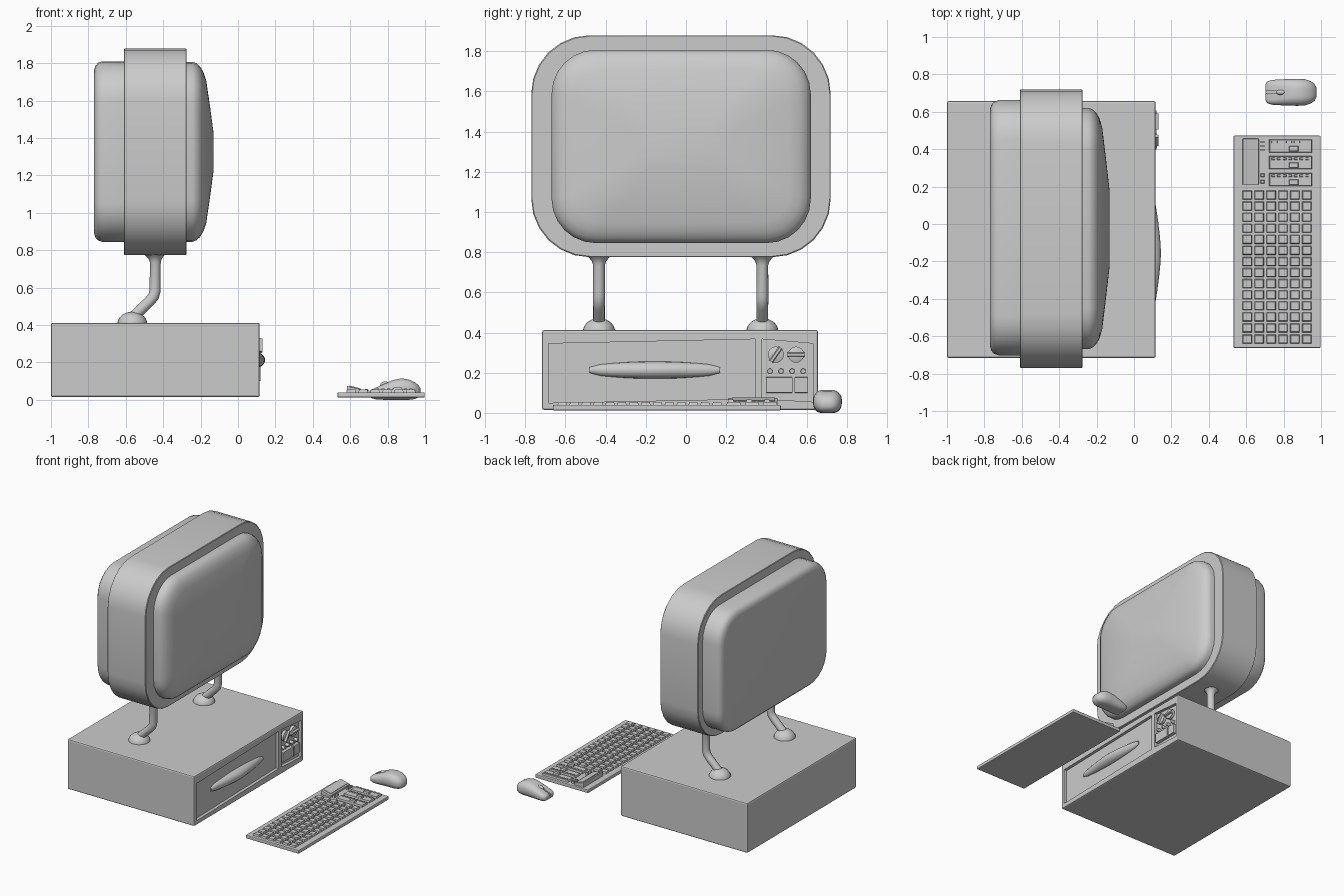
import bpy, bmesh, math
from mathutils import Vector

if "Cube" in bpy.data.objects:
    bpy.data.objects.remove(bpy.data.objects["Cube"])


def finish(bm, name, bevel=0, smooth=True, angle=35):
    bmesh.ops.recalc_face_normals(bm, faces=bm.faces[:])
    me = bpy.data.meshes.new(name)
    bm.to_mesh(me)
    bm.free()
    ob = bpy.data.objects.new(name, me)
    bpy.context.collection.objects.link(ob)
    if bevel:
        m = ob.modifiers.new("bevel", 'BEVEL')
        m.width, m.segments = bevel, 2
    if smooth:
        bpy.ops.object.select_all(action='DESELECT')
        ob.select_set(True)
        bpy.context.view_layer.objects.active = ob
        bpy.ops.object.shade_smooth_by_angle(angle=math.radians(angle))
    return ob


def add_loft(bm, rings):
    vs = [[bm.verts.new(p) for p in r] for r in rings]
    n = len(vs[0])
    for a, b in zip(vs, vs[1:]):
        for i in range(n):
            bm.faces.new((a[i], a[(i + 1) % n], b[(i + 1) % n], b[i]))
    bm.faces.new(vs[0])
    bm.faces.new(vs[-1])


def loft(name, rings, **kw):
    bm = bmesh.new()
    add_loft(bm, rings)
    return finish(bm, name, **kw)


def add_box(bm, x0, x1, y0, y1, z0, z1, t=0.0):
    def rect(z, t):
        return [(x0 + t, y0 + t, z), (x1 - t, y0 + t, z), (x1 - t, y1 - t, z), (x0 + t, y1 - t, z)]
    add_loft(bm, [rect(z0, 0), rect(z1, t)])


def boxes(name, items, **kw):
    bm = bmesh.new()
    for b in items:
        add_box(bm, *b)
    return finish(bm, name, **kw)


def rrect(x, cy, cz, hy, hz, r, n=6):
    """Rounded rectangle in the yz plane."""
    r = min(r, hy * .98, hz * .98)
    pts = []
    for q, (sy, sz) in enumerate([(1, 1), (-1, 1), (-1, -1), (1, -1)]):
        for i in range(n + 1):
            a = math.pi / 2 * (q + i / n)
            pts.append((x, cy + sy * (hy - r) + r * math.cos(a), cz + sz * (hz - r) + r * math.sin(a)))
    return pts


def x_discs(name, items, n=20):
    """Discs facing +x: x0, x1, y, z, radius."""
    bm = bmesh.new()
    for x0, x1, y, z, r in items:
        def c(x, k):
            return [(x, y + k * math.cos(2 * math.pi * i / n), z + k * math.sin(2 * math.pi * i / n)) for i in range(n)]
        add_loft(bm, [c(x0, r), c(x1 - .003, r), c(x1, r * .88)])
    return finish(bm, name)


def cut(ob, cutter):
    m = ob.modifiers.new("cut", 'BOOLEAN')
    m.object, m.operation, m.solver = cutter, 'DIFFERENCE', 'EXACT'
    cutter.hide_render = True
    cutter.hide_set(True)


# Computer case with two recessed bays on the +x face
case = boxes("case", [(-1, .116, -.716, .657, .015, .412)], bevel=.01, smooth=False)
bays = {"drive_bay_cutter": [(-.685, .05), (.345, .07), (.345, .367), (-.685, .345)],
        "control_bay_cutter": [(.378, .07), (.632, .055), (.632, .345), (.378, .367)]}
for name, pts in bays.items():
    cut(case, loft(name, [[(x, y, z) for y, z in pts] for x in (.092, .2)], smooth=False))

# Drive handle, lens shaped
rings = []
for i in range(13):
    t = -1 + i / 6
    w = .022 + .021 * (1 - t * t)
    if abs(t) == 1:
        w = .014
    d = .012 + .041 * (1 - abs(t) ** 1.5)
    rings.append([(.092 + d * math.cos(a), -.155 + .325 * t, .213 + w * math.sin(a))
                  for a in [math.pi * (k / 9 - .5) for k in range(10)]])
loft("drive_handle", rings, angle=50)

# Dials with grips, small knobs and square buttons
x_discs("dials", [(.09, .116, .447, .29, .04), (.09, .116, .548, .29, .04)])
for nm, y, ang in (("dial_grip_left", .447, 55), ("dial_grip_right", .548, 0)):
    c, s = math.cos(math.radians(ang)), math.sin(math.radians(ang))
    loft(nm, [[(x, y + u * c - v * s, .29 + u * s + v * c)
               for u, v in ((-.042, -k), (.042, -k), (.042, k), (-.042, k))]
              for x, k in ((.11, .012), (.13, .006))], smooth=False)
x_discs("small_knobs", [(.09, .122, .418 + .055 * i, .208, .013) for i in range(4)], 12)
boxes("square_buttons", [(.09, .12, .397, .53, .1, .178), (.09, .12, .54, .607, .1, .178)],
      bevel=.003, smooth=False)

# Monitor: main frame, back shell and bulging picture tube
loft("monitor_frame", [rrect(x, -.025, 1.327, .745 - k, .552 - k, .29)
                       for x, k in ((-.61, .004), (-.606, 0), (-.279, 0), (-.275, .004))])
loft("monitor_back", [rrect(x, -.02, 1.327, .682 - k, .483 - k, .21 - k / 2)
                      for x, k in ((-.6, 0), (-.725, 0), (-.748, .008), (-.763, .025), (-.77, .05))], angle=50)
tube = [(-.3, 0, 0, .22), (-.243, 0, 0, .22), (-.222, .008, .008, .215), (-.203, .025, .025, .2),
        (-.185, .055, .055, .18), (-.17, .105, .1, .15), (-.15, .27, .235, .1), (-.13, .445, .385, .05)]
loft("picture_tube", [rrect(x, -.024, 1.326, .645 - a, .481 - b, r) for x, a, b, r in tube], angle=50)

# Monitor legs with domed feet
path = [(-.59, .415, .029, 46), (-.47, .53, .029, 46), (-.45, .556, .03, 32), (-.443, .585, .03, 10),
        (-.442, .735, .029, 0), (-.443, .755, .036, 0), (-.445, .772, .05, 0), (-.445, .785, .066, 0)]
for side, y in (("left", -.433), ("right", .38)):
    rings = []
    for x, z, r, tilt in path:
        t = math.radians(tilt)
        rings.append([(x + r * math.cos(a) * math.cos(t), y + r * math.sin(a), z - r * math.cos(a) * math.sin(t))
                      for a in [2 * math.pi * k / 16 for k in range(16)]])
    loft("leg_" + side, rings, angle=50)
    bm = bmesh.new()
    bmesh.ops.create_uvsphere(bm, u_segments=24, v_segments=14, radius=1)
    for v in bm.verts:
        v.co = Vector((-.565 + .08 * v.co.x, y + .08 * v.co.y, .405 + .066 * v.co.z))
    finish(bm, "leg_foot_" + side)

# Keyboard base and key grid
boxes("keyboard_base", [(.532, .998, -.663, .472, .012, .04)], bevel=.006, smooth=False)
keys = []
for i in range(6):
    for j in range(14):
        x, y = .579 + .0637 * i, -.64 + .0592 * j
        keys.append((x, x + .053, y, y + .05, .035, .054, .005))
boxes("keys", keys, smooth=False)

# Keyboard slanted slot panel, indicator lights and three switch panels
slot = [(.58, .03), (.667, .03), (.667, .054), (.583, .074)]
loft("slot_panel", [[(x, y, z) for x, z in slot] for y in (.21, .456)], bevel=.003, smooth=False)
inner = [(.597, .06), (.655, .05), (.655, .061), (.597, .0755)]
loft("slot_insert", [[(x, y, z) for x, z in inner] for y in (.23, .443)], smooth=False)
boxes("indicator_lights", [(.676, .697, y, y + .012, .035, .055) for y in (.39, .411, .432)]
      + [(.676, .698, y, y + .022, .035, .058, .004) for y in (.215, .25)], smooth=False)
panels, switches = [], []
for y in (.417, .328, .237):
    panels.append((.722, .952, y - .036, y + .036, .035, .054, .004))
    switches.append((.828, .88, y - .03, y + .002, .05, .066, .004))
    switches += [(.735 + .03 * i, .755 + .03 * i, y + .014, y + .028, .05, .06, .002) for i in range(7)]
boxes("switch_panels", panels, smooth=False)
boxes("switches", switches, smooth=False)

# Mouse body lofted nose to tail, with a slot between its buttons
sections = [(.704, .044, .022, .046), (.712, .058, .01, .054), (.735, .066, .003, .064), (.78, .069, 0, .084),
            (.83, .071, 0, .106), (.875, .072, 0, .115), (.915, .07, 0, .108), (.945, .06, .004, .094),
            (.965, .045, .013, .078), (.976, .025, .028, .06)]
mouse = loft("mouse_body", [rrect(x, .704, (a + b) / 2, w, (b - a) / 2, .9 * min(w, (b - a) / 2))
                            for x, w, a, b in sections], angle=60)
cut(mouse, boxes("mouse_slot_cutter", [(.69, .775, .698, .71, .035, .2)], smooth=False))

# Mouse wheel
bm = bmesh.new()
bmesh.ops.create_uvsphere(bm, u_segments=16, v_segments=10, radius=1)
for v in bm.verts:
    v.co = Vector((.788 + .028 * v.co.x, .704 + .015 * v.co.y, .078 + .02 * v.co.z))
finish(bm, "mouse_wheel")
